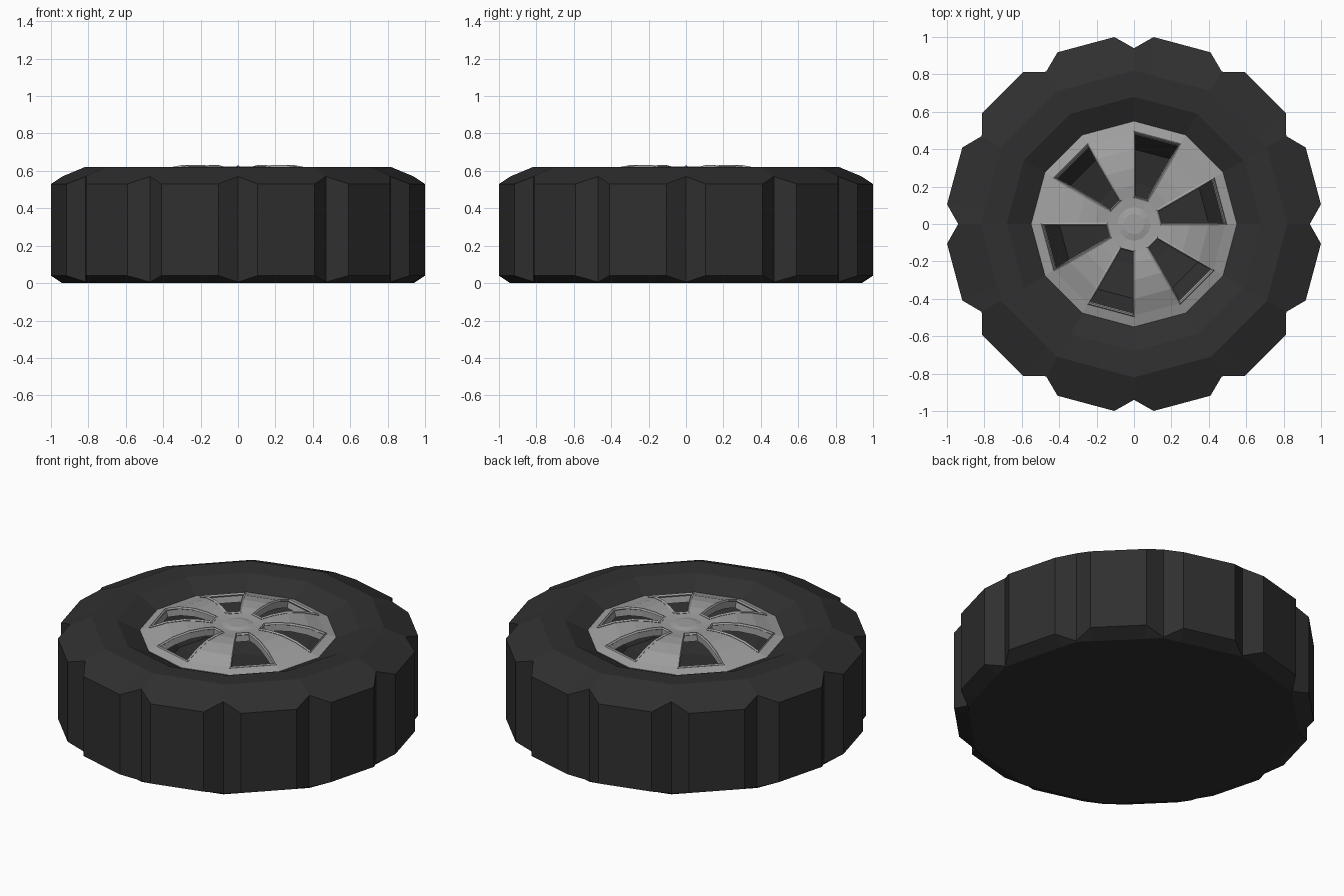
import bpy, bmesh, math
from math import cos, sin, radians, pi

if "Cube" in bpy.data.objects:
    bpy.data.objects.remove(bpy.data.objects["Cube"])


def material(name, v):
    m = bpy.data.materials.new(name)
    m.diffuse_color = (v, v, v, 1)
    m.use_nodes = True
    m.node_tree.nodes["Principled BSDF"].inputs["Base Color"].default_value = m.diffuse_color
    return m


RUBBER = material("black rubber", 0.029)
METAL = material("grey metal", 0.35)


def finish(bm, name, mat):
    bmesh.ops.recalc_face_normals(bm, faces=bm.faces)
    me = bpy.data.meshes.new(name)
    bm.to_mesh(me)
    bm.free()
    me.materials.append(mat)
    ob = bpy.data.objects.new(name, me)
    bpy.context.collection.objects.link(ob)
    return ob


def polar(r, deg, z):
    return (r * cos(radians(deg)), r * sin(radians(deg)), z)


# Tyre: twelve lugs, three points per 30 degrees (notch, lug start, lug end)
def tyre_ring(bm, r, z, lug=None):
    ring = []
    flat = r * cos(pi / 12) / cos(radians(9))   # stays on the 12-sided edge
    rl, zl = lug or (flat, z)
    for i in range(12):
        ring.append(bm.verts.new(polar(r, 30 * i, z)))
        ring.append(bm.verts.new(polar(rl, 30 * i + 6, zl)))
        ring.append(bm.verts.new(polar(rl, 30 * i + 24, zl)))
    return ring


bm = bmesh.new()
rings = [
    tyre_ring(bm, 0.94, 0.0),
    tyre_ring(bm, 0.94, 0.006, (1.005, 0.04)),
    tyre_ring(bm, 0.94, 0.57, (1.005, 0.53)),
    tyre_ring(bm, 0.82, 0.62),
    tyre_ring(bm, 0.68, 0.612),
    tyre_ring(bm, 0.53, 0.54),
    tyre_ring(bm, 0.49, 0.48),
    tyre_ring(bm, 0.40, 0.36),
    tyre_ring(bm, 0.22, 0.33),
]
for a, b in zip(rings, rings[1:]):
    for i in range(36):
        j = (i + 1) % 36
        bm.faces.new((a[i], a[j], b[j], b[i]))
bm.faces.new(rings[0])
bm.faces.new(rings[-1])
finish(bm, "tyre", RUBBER)

# Wheel rim: outer ring, six wedge spokes arching up to the dished hub
profile = [(0.55, 0.553), (0.49, 0.570), (0.40, 0.604), (0.30, 0.622),
           (0.21, 0.622), (0.145, 0.614), (0.09, 0.610), (0.055, 0.618)]
bm = bmesh.new()
rings = [[bm.verts.new(polar(r, 30 * i, z)) for i in range(12)] for r, z in profile]
for k in range(len(rings) - 1):
    for i in range(12):
        if 1 <= k <= 4 and i % 2 == 0:
            continue                            # opening between spokes
        j = (i + 1) % 12
        bm.faces.new((rings[k][i], rings[k][j], rings[k + 1][j], rings[k + 1][i]))
bm.faces.new(rings[-1])
rim = finish(bm, "wheel_rim", METAL)
solid = rim.modifiers.new("thickness", "SOLIDIFY")
solid.thickness = 0.045
solid.offset = -1

# Raised edging around every opening
curve = bpy.data.curves.new("opening_edging", "CURVE")
curve.dimensions = "3D"
curve.bevel_depth = 0.009
curve.bevel_resolution = 0
edge = profile[1:6]
for i in range(0, 12, 2):
    pts = [polar(r, 30 * i, z) for r, z in edge]
    pts += [polar(r, 30 * i + 30, z) for r, z in reversed(edge)]
    s = curve.splines.new("POLY")
    s.points.add(len(pts) - 1)
    for p, co in zip(s.points, pts):
        p.co = (*co, 1)
    s.use_cyclic_u = True
curve.materials.append(METAL)
ob = bpy.data.objects.new("opening_edging", curve)
bpy.context.collection.objects.link(ob)
bpy.context.view_layer.objects.active = ob
ob.select_set(True)
bpy.ops.object.convert(target="MESH")
bpy.ops.object.shade_flat()
